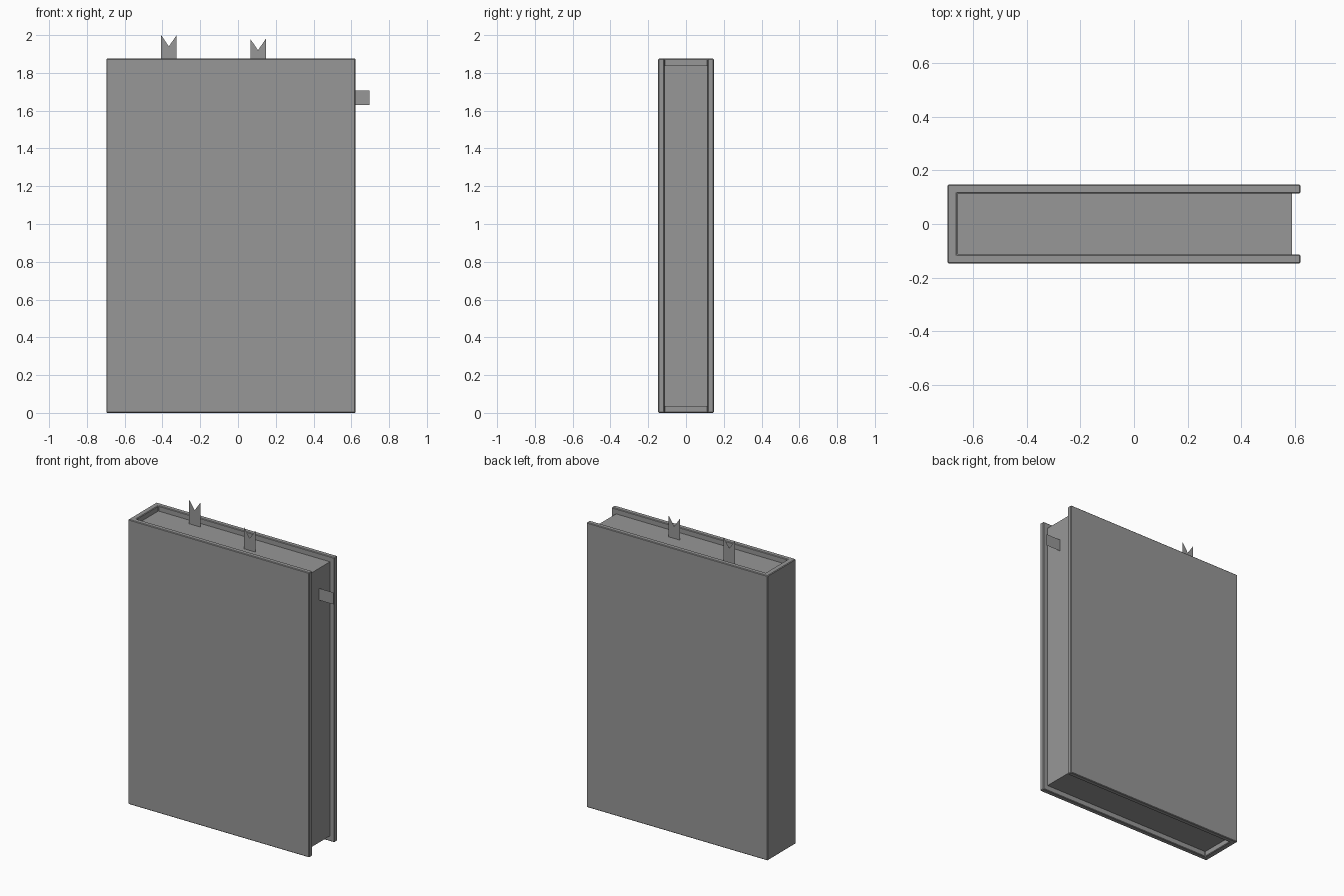
import bpy, bmesh
from mathutils import Vector

cube = bpy.data.objects.get("Cube")
if cube:
    bpy.data.objects.remove(cube, do_unlink=True)

GREY = (0.31, 0.31, 0.31, 1)
grey = bpy.data.materials.new("plain grey")
grey.use_nodes = True
grey.diffuse_color = GREY
for node in grey.node_tree.nodes:
    if node.type == 'BSDF_PRINCIPLED':
        node.inputs["Base Color"].default_value = GREY


def add_part(name, outline, extrude=None):
    """Make a flat face from an outline, optionally extruded to a solid."""
    bm = bmesh.new()
    face = bm.faces.new([bm.verts.new(p) for p in outline])
    if extrude:
        top = bmesh.ops.extrude_face_region(bm, geom=[face])["geom"]
        moved = [g for g in top if isinstance(g, bmesh.types.BMVert)]
        bmesh.ops.translate(bm, verts=moved, vec=Vector(extrude))
        bmesh.ops.recalc_face_normals(bm, faces=bm.faces)
    mesh = bpy.data.meshes.new(name)
    bm.to_mesh(mesh)
    bm.free()
    mesh.materials.append(grey)
    obj = bpy.data.objects.new(name, mesh)
    bpy.context.collection.objects.link(obj)
    return obj


# Cover boards and spine: one U-shaped profile raised to full height
HEIGHT, HALF, INNER = 1.875, 0.147, 0.114
SPINE, SPINE_IN, EDGE = -0.697, -0.66, 0.622
half_profile = [(SPINE, HALF), (EDGE, HALF), (EDGE, INNER), (SPINE_IN, INNER)]
profile = half_profile + [(x, -y) for x, y in reversed(half_profile)]
cover = add_part("cover", [(x, y, 0) for x, y in profile], (0, 0, HEIGHT))
bevel = cover.modifiers.new("softened edges", 'BEVEL')
bevel.width = 0.004
bevel.segments = 1

# Page block, set back from the cover on three sides
PAGE_EDGE, MARGIN = 0.59, 0.035
add_part("page_block",
         [(SPINE_IN, -INNER, MARGIN), (PAGE_EDGE, -INNER, MARGIN),
          (PAGE_EDGE, INNER, MARGIN), (SPINE_IN, INNER, MARGIN)],
         (0, 0, HEIGHT - 2 * MARGIN))


# Ribbon bookmarks with swallowtail ends
def bookmark(name, x, y, top, width=0.082, notch=0.06):
    r, base = width / 2, HEIGHT - MARGIN
    add_part(name, [(x - r, y, base), (x + r, y, base), (x + r, y, top),
                    (x, y, top - notch), (x - r, y, top)])


bookmark("back_bookmark", -0.366, 0.072, 2.0)
bookmark("front_bookmark", 0.106, -0.029, 1.98)

# Page marker tab on the fore edge
add_part("side_tab", [(PAGE_EDGE, 0.002, 1.63), (0.696, 0.002, 1.63),
                      (0.696, 0.002, 1.708), (PAGE_EDGE, 0.002, 1.708)])
